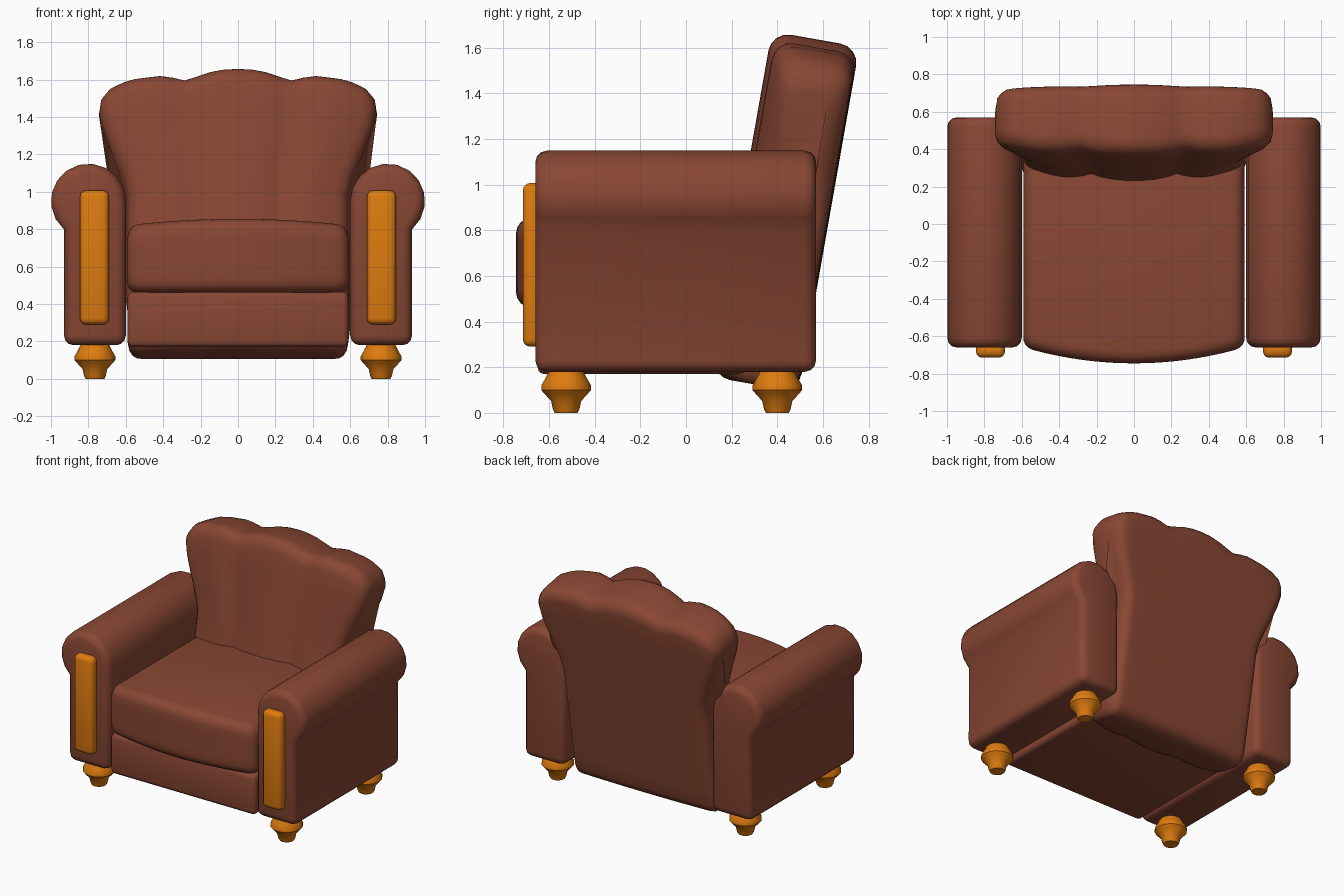
import bpy, bmesh, math
from mathutils import Vector

if "Cube" in bpy.data.objects:
    bpy.data.objects.remove(bpy.data.objects["Cube"])


def material(name, rgb):
    m = bpy.data.materials.new(name)
    m.diffuse_color = (*rgb, 1)
    m.use_nodes = True
    m.node_tree.nodes["Principled BSDF"].inputs["Base Color"].default_value = m.diffuse_color
    return m


LEATHER = material("brown leather", (0.25, 0.063, 0.034))
WOOD = material("orange wood", (0.73, 0.2, 0.005))


def finish(name, bm, mat, bevel=0, angle=40):
    bmesh.ops.recalc_face_normals(bm, faces=bm.faces)
    if bevel:
        edges = [e for e in bm.edges if e.calc_face_angle(0) > 1.0]
        bmesh.ops.bevel(bm, geom=edges, offset=bevel, segments=3,
                        profile=0.5, affect='EDGES', clamp_overlap=True)
    me = bpy.data.meshes.new(name)
    bm.to_mesh(me)
    bm.free()
    me.materials.append(mat)
    me.shade_smooth()
    me.set_sharp_from_angle(angle=math.radians(angle))
    ob = bpy.data.objects.new(name, me)
    bpy.context.collection.objects.link(ob)
    return ob


def loft(name, rings, mat, angle=40):
    """Skin closed rings of equal length and cap both ends."""
    bm = bmesh.new()
    vs = [[bm.verts.new(p) for p in r] for r in rings]
    n = len(vs[0])
    for a, b in zip(vs, vs[1:]):
        for i in range(n):
            j = (i + 1) % n
            bm.faces.new((a[i], a[j], b[j], b[i]))
    bm.faces.new(vs[0])
    bm.faces.new(vs[-1])
    return finish(name, bm, mat, angle=angle)


def extrude(name, profile, y0, y1, mat, bevel):
    bm = bmesh.new()
    f = bm.faces.new([bm.verts.new((x, y0, z)) for x, z in profile])
    res = bmesh.ops.extrude_face_region(bm, geom=[f])
    moved = [v for v in res["geom"] if isinstance(v, bmesh.types.BMVert)]
    bmesh.ops.translate(bm, verts=moved, vec=(0, y1 - y0, 0))
    return finish(name, bm, mat, bevel)


def rounded_rect(a0, a1, b0, b1, r, inner=4):
    """Rounded rectangle with extra points along its two tall sides."""
    pts = []
    for ca, cb, start in ((a1 - r, b1 - r, 0), (a0 + r, b1 - r, 90),
                          (a0 + r, b0 + r, 180), (a1 - r, b0 + r, 270)):
        for k in range(5):
            t = math.radians(start + 22.5 * k)
            pts.append((ca + r * math.cos(t), cb + r * math.sin(t)))
        if start in (90, 270):
            p = pts[-1]
            end = b0 + r if start == 90 else b1 - r
            for k in range(1, inner + 1):
                pts.append((p[0], p[1] + (end - p[1]) * k / (inner + 1)))
    return pts


def interp(table, x):
    for (x0, y0), (x1, y1) in zip(table, table[1:]):
        if x <= x1:
            return y0 + (y1 - y0) * max(0, x - x0) / (x1 - x0)
    return table[-1][1]


def inset(s, half, r):
    t = max(0, (abs(s) * half - (half - r)) / r)
    return r * (1 - math.sqrt(max(0, 1 - t * t)))


HALF = [0.1, 0.2, 0.3, 0.385, 0.47, 0.56, 0.65, 0.74, 0.82, 0.88, 0.92, 0.955, 0.985, 1]
STATIONS = [-s for s in reversed(HALF)] + [0] + HALF

# Channelled fan back, leaning 10 degrees
TOP = [(0, 1.711), (.1, 1.708), (.2, 1.695), (.3, 1.672), (.385, 1.655), (.47, 1.668),
       (.56, 1.676), (.74, 1.662), (.82, 1.648), (.92, 1.615), (.985, 1.56), (1, 1.49)]
FRONT = [(0, .08), (.1, .082), (.2, .088), (.3, .1), (.385, .118), (.47, .106),
         (.56, .1), (.65, .103), (.74, .113), (.88, .138), (1, .16)]
WIDTH = [(0, .59), (1.04, .59), (1.1, .605), (1.3, .685), (1.42, .73), (1.48, .742)]
lean = math.radians(10)
rings = []
for s in STATIONS:
    a = abs(s)
    i = inset(s, 0.74, 0.08)
    loop = rounded_rect(interp(FRONT, a) + i * 0.6, 0.47 - 0.01 * s * s - i,
                        0.175 + i, interp(TOP, a), 0.085 - i * 0.4, inner=12)
    rings.append([(s * interp(WIDTH, u),
                   v * math.cos(lean) + u * math.sin(lean),
                   u * math.cos(lean) - v * math.sin(lean)) for v, u in loop])
loft("back", rings, LEATHER)

# Domed seat cushion with a bowed front
rings = []
for s in STATIONS:
    i = inset(s, 0.59, 0.06)
    loop = rounded_rect(-0.745 + 0.085 * s * s + i * 0.6, 0.36, 0.46 + i * 0.7,
                        0.855 - 0.035 * s * s - i, 0.07 - i * 0.3)
    rings.append([(s * 0.59, y, z) for y, z in loop])
loft("seat_cushion", rings, LEATHER)

# Seat base
extrude("seat_base", [(-.59, .17), (.59, .17), (.59, .465), (-.59, .465)],
        -0.65, 0.34, LEATHER, 0.03)

# Foot profile: radius, height
FOOT = [(.05, 0), (.058, .015), (.066, .052), (.096, .085), (.109, .1),
        (.109, .12), (.092, .15), (.078, .178), (.074, .2)]

for side, sx in (("left", -1), ("right", 1)):
    # Rolled arm
    arm = [(.6, .18), (.93, .18)]
    for k in range(12):
        t = math.radians(-49.5 + 229.5 * k / 11)
        arm.append((.8 + .2 * math.cos(t), .95 + .2 * math.sin(t)))
    extrude(side + "_arm", [(sx * x, z) for x, z in arm], -0.66, 0.57, LEATHER, 0.05)

    # Wooden arm front
    extrude(side + "_arm_panel",
            [(sx * x, z) for x, z in ((.69, .29), (.845, .29), (.845, 1.007), (.69, 1.007))],
            -0.715, -0.63, WOOD, 0.033)

    # Turned feet
    for end, y in (("front", -0.525), ("back", 0.4)):
        rings = [[(sx * .765 + r * math.cos(math.tau * k / 16),
                   y + r * math.sin(math.tau * k / 16), z) for k in range(16)]
                 for r, z in FOOT]
        loft(f"{end}_{side}_foot", rings, WOOD)
